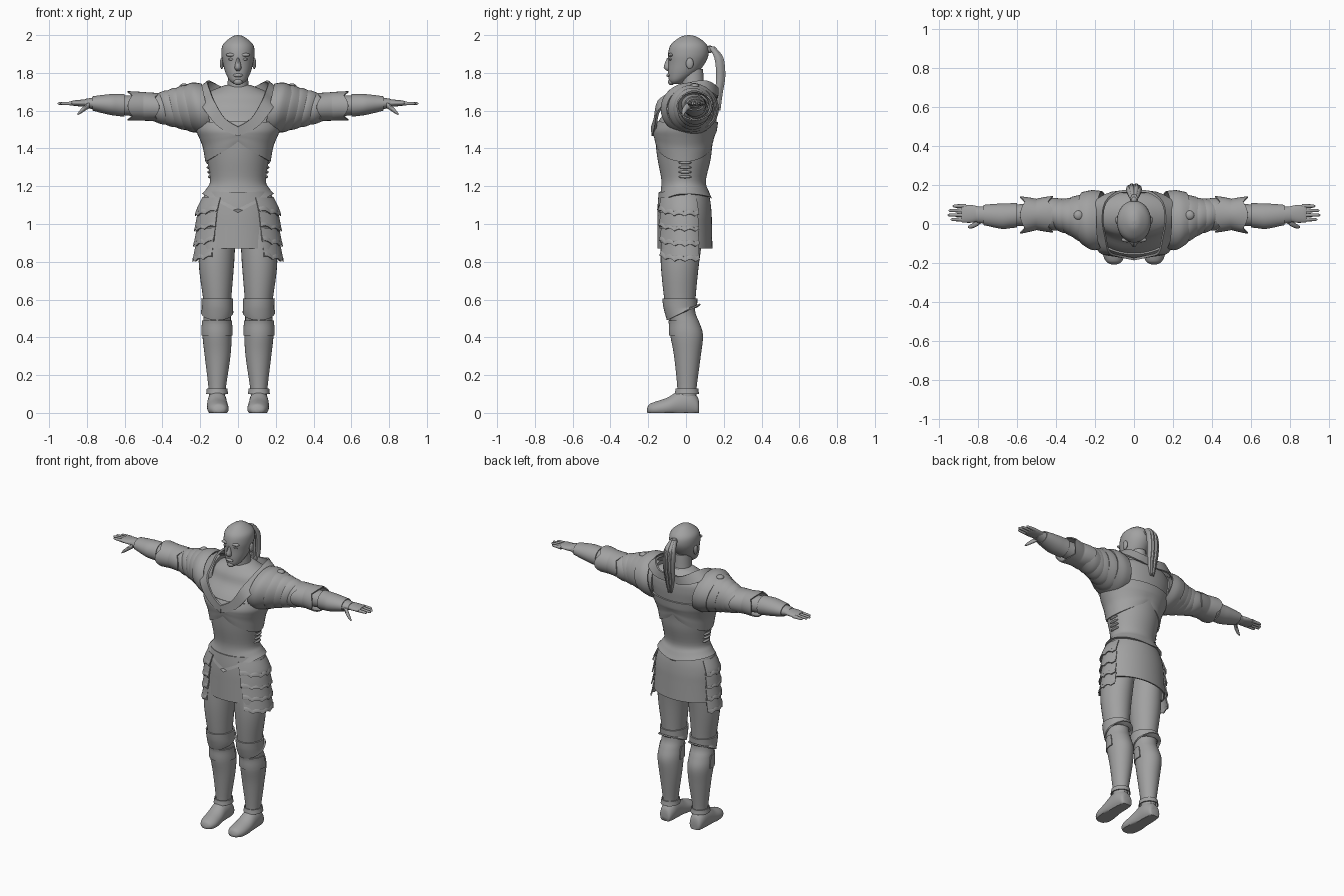
import bpy, bmesh, math
from mathutils import Vector

cube = bpy.data.objects.get("Cube")
if cube:
    bpy.data.objects.remove(cube)

GREY = (.36, .36, .36, 1)
grey = bpy.data.materials.new("plain_grey")
grey.use_nodes = True
grey.diffuse_color = GREY
grey.node_tree.nodes["Principled BSDF"].inputs["Base Color"].default_value = GREY
parts = []


def finish(name, bm, thick=0, mirror=False):
    """Turn a bmesh into a named object, with optional wall thickness and mirroring."""
    bmesh.ops.recalc_face_normals(bm, faces=bm.faces)
    mesh = bpy.data.meshes.new(name)
    bm.to_mesh(mesh)
    bm.free()
    mesh.materials.append(grey)
    part = bpy.data.objects.new(name, mesh)
    bpy.context.collection.objects.link(part)
    if thick:
        solid = part.modifiers.new("wall", "SOLIDIFY")
        solid.thickness, solid.offset = thick, 0
    if mirror:
        part.modifiers.new("mirror", "MIRROR")
    parts.append(part)


def resample(rows, steps=4):
    """Smooth curve through rows of numbers."""
    smooth = []
    for i in range(len(rows) - 1):
        before, start = rows[max(i - 1, 0)], rows[i]
        end, after = rows[i + 1], rows[min(i + 2, len(rows) - 1)]
        for step in range(steps):
            t = step / steps
            smooth.append([b + t / 2 * (c - a + t * (2*a - 5*b + 4*c - d + t * (3*(b - c) + d - a)))
                           for a, b, c, d in zip(before, start, end, after)])
    return smooth + [rows[-1]]


def ring(place, mid_a, mid_b, half_a, half_b):
    return (place, mid_a - half_a, mid_a + half_a, mid_b - half_b, mid_b + half_b)


def symmetric(*rows):
    """Rings centred on x from (height, half width, front, back)."""
    return [(z, -half, half, front, back) for z, half, front, back in rows]


def shell(rows, start, stop, grow, flare, count=6):
    """Rings that follow a body between two places, standing off it by grow to flare."""
    fine = sorted(resample(rows), key=lambda row: row[0])
    rings = []
    for i in range(count):
        f = i / (count - 1)
        place = start + (stop - start) * f
        k = max(j for j in range(len(fine) - 1) if j == 0 or fine[j][0] <= place)
        low, high = fine[k], fine[k + 1]
        mix = (place - low[0]) / (high[0] - low[0])
        a0, a1, b0, b1 = [p + (q - p) * mix for p, q in zip(low[1:], high[1:])]
        off = grow + (flare - grow) * f
        rings.append((place, a0 - off, a1 + off, b0 - off, b1 + off))
    return rings


def loft(name, rows, axis="z", arc=None, n=32, edit=None, thick=0, mirror=False):
    """Elliptical rings (place, low_a, high_a, low_b, high_b) skinned along an axis."""
    bm = bmesh.new()
    start, end = arc or (0, 360)
    count = n + 1 if arc else n
    rings = []
    for place, a0, a1, b0, b1 in resample(rows):
        verts = []
        for k in range(count):
            angle = math.radians(start + (end - start) * k / n)
            a = (a0 + a1) / 2 + (a1 - a0) / 2 * math.cos(angle)
            b = (b0 + b1) / 2 + (b1 - b0) / 2 * math.sin(angle)
            co = Vector({"z": (a, b, place), "x": (place, a, b), "y": (a, place, b)}[axis])
            if edit:
                edit(co, angle)
            verts.append(bm.verts.new(co))
        rings.append(verts)
    for near, far in zip(rings, rings[1:]):
        for k in range(n):
            j = (k + 1) % count
            bm.faces.new((near[k], near[j], far[j], far[k]))
    if not thick:
        bm.faces.new(rings[0])
        bm.faces.new(rings[-1])
    finish(name, bm, thick, mirror)


def ball(name, place, size, mirror=False):
    bm = bmesh.new()
    bmesh.ops.create_uvsphere(bm, u_segments=16, v_segments=10, radius=1)
    bmesh.ops.scale(bm, vec=size, verts=bm.verts)
    bmesh.ops.translate(bm, vec=place, verts=bm.verts)
    finish(name, bm, mirror=mirror)


# Head and neck
loft("head", symmetric((1.74, .02, -.08, -.03), (1.76, .045, -.09, 0), (1.8, .066, -.095, .06),
                       (1.85, .08, -.094, .1), (1.9, .088, -.095, .12), (1.95, .08, -.08, .11),
                       (1.99, .035, -.03, .06), (2, .005, .01, .02)))
NECK = symmetric((1.64, .08, -.04, .12), (1.7, .06, -.02, .1), (1.82, .05, -.03, .09))
loft("neck", NECK)
loft("neck_ring", shell(NECK, 1.67, 1.7, .02, .01), thick=.01)
loft("nose", symmetric((1.81, .01, -.1, -.07), (1.83, .018, -.118, -.07), (1.88, .006, -.1, -.07)), n=12)
ball("lips", (0, -.09, 1.787), (.026, .014, .01))
ball("chin", (0, -.078, 1.753), (.024, .018, .018))
ball("brow", (.035, -.08, 1.895), (.03, .014, .01), True)
ball("eye", (.034, -.08, 1.872), (.017, .01, .007), True)
ball("ear", (.086, .02, 1.85), (.01, .02, .03), True)

# Ponytail: a tie and five locks
ball("hair_tie", (0, .125, 1.925), (.02, .02, .02))
for i in range(5):
    side, lift = (i - 2) * .012, i % 2 * .008
    loft("hair_lock_%d" % i, [ring(z, side * spread, y + lift, size, size * 1.4) for z, spread, y, size in
                              ((1.94, .4, .13, .01), (1.88, 1, .17, .015), (1.78, 1, .18, .015),
                               (1.69, .9, .17, .012), (1.6, .5, .17, .003))], n=10)


# Cuirass, with a pointed hem in front and a shallow one behind
def hem(co, angle):
    weight = max(0, (1.22 - co.z) / .06)
    depth = .1 if math.sin(angle) < 0 else .03
    co.z -= weight * depth * (1 - abs(math.cos(angle)))


TORSO = symmetric((1.16, .19, -.155, .14), (1.19, .165, -.14, .12), (1.23, .148, -.13, .105),
                  (1.34, .164, -.15, .13), (1.42, .18, -.16, .14), (1.5, .215, -.165, .155),
                  (1.56, .225, -.135, .163), (1.62, .22, -.085, .167), (1.68, .19, -.06, .16),
                  (1.735, .07, -.01, .11))
loft("cuirass", TORSO, n=48, edit=hem)


# Breast and back plate, lower edge arched at the middle
def arch(co, angle):
    fade = max(0, 1 - (co.z - 1.33) / .16)
    co.z += fade * .1 * (1 - abs(math.cos(angle)))


loft("breast_plate", shell(TORSO, 1.33, 1.54, .007, .005), n=48, edit=arch, thick=.008)

# Side lacing ridges at the waist
for i in range(4):
    ball("lacing_%d" % i, (.148 + i * .003, -.005, 1.25 + i * .025), (.012, .035, .008), True)

# Standing lapel collar: a band spreading outward from its inner line
inner = resample([(0, .165, 1.715), (.08, .163, 1.725), (.145, .11, 1.755), (.16, .02, 1.745),
                  (.145, -.07, 1.7), (.125, -.145, 1.65), (.07, -.165, 1.56), (0, -.18, 1.515)])
bm = bmesh.new()
pairs = [(bm.verts.new((x, y, z)), bm.verts.new((x * 1.4, y * .98, z - .05))) for x, y, z in inner]
for near, far in zip(pairs, pairs[1:]):
    bm.faces.new((near[0], far[0], far[1], near[1]))
finish("lapel_collar", bm, .012, True)

# Skirt, open below
SKIRT = symmetric((1.17, .165, -.14, .115), (1.08, .2, -.147, .13), (.95, .21, -.148, .134),
                  (.78, .22, -.148, .138))
loft("skirt", shell(SKIRT, 1.17, .87, 0, 0), n=48, thick=.008)


# Hip guards: overlapping scalloped rows
def scallop(co, angle):
    if co.z < row - .08:
        co.z += .012 * abs(math.sin(angle * 9)) + .04 * max(0, -math.sin(angle)) ** 3


for i in range(4):
    row = 1.14 - i * .08
    loft("hip_guard_%d" % i, shell(SKIRT, row, row - .1, .006, .02), arc=(-60 + i * 2, 28),
         n=36, edit=scallop, thick=.007, mirror=True)

# Legs
LEG = [(1, .01, .19, -.13, .1), (.8, .02, .208, -.134, .07), (.6, .036, .184, -.115, .05),
       (.53, .038, .18, -.1, .05), (.48, .038, .184, -.085, .07), (.41, .034, .188, -.083, .09),
       (.3, .04, .176, -.063, .078), (.12, .066, .155, -.045, .055), (.05, .066, .156, -.05, .06)]
loft("leg", LEG, mirror=True)


# Knee guard, lower edge rising to the back
def knee_slope(co, angle):
    if co.z < .56:
        co.z += (.56 - co.z) * max(0, co.y + .1) * 7


loft("knee_guard", shell(LEG, .605, .49, .006, .01), edit=knee_slope, thick=.008, mirror=True)
loft("greave_rim", shell(LEG, .49, .41, .004, .003), arc=(-190, 10), thick=.006, mirror=True)
loft("ankle_cuff", shell(LEG, .13, .1, .006, .012), thick=.006, mirror=True)


# Shoes, flat underneath
def ground(co, angle):
    co.z = max(co.z, 0)


loft("shoe", [(.07, .08, .135, 0, .05), (.06, .07, .15, -.02, .085), (.02, .06, .16, -.02, .12),
              (-.04, .058, .163, -.02, .115), (-.1, .052, .164, -.02, .08), (-.16, .05, .158, -.02, .06),
              (-.195, .065, .14, -.01, .045), (-.207, .09, .115, .005, .02)],
     axis="y", edit=ground, mirror=True)

# Arms
ARM = [ring(*row) for row in (
    (.16, .045, 1.61, .095, .11), (.35, .045, 1.615, .07, .065), (.45, .05, 1.62, .065, .06),
    (.6, .045, 1.628, .055, .052), (.67, .04, 1.632, .058, .048), (.75, .045, 1.637, .048, .035),
    (.81, .048, 1.64, .038, .022))]
loft("arm", ARM, axis="x", mirror=True)


# Shoulder guards: nested bands leaning inward at the bottom
def lean(co, angle):
    co.x += .22 * (co.z - 1.68)


for i in range(5):
    f = i / 4
    start, y = .18 + .2 * f, .02 + .03 * f
    wide, tall = .08 + .07 * (1 - f) ** 2, .08 + .055 * (1 - f)
    loft("shoulder_band_%d" % i, [ring(start, y, 1.61, wide - .005, tall - .005),
                                  ring(start + .05, y, 1.61, wide, tall),
                                  ring(start + .1, y + .01, 1.61, wide - .02, tall - .02)],
         axis="x", edit=lean, thick=.007, mirror=True)
ball("shoulder_stud", (.285, .045, 1.73), (.024, .024, .014), True)


# Elbow guard with pointed flares, and forearm cuff
def flares(co, angle):
    out = abs(co.x - .5) / .06
    co.x += (co.x - .5) * .4 * abs(math.cos(angle * 2)) * out
    co.y += (co.y - .05) * .2 * out


loft("elbow_guard", shell(ARM, .44, .56, .01, .02), axis="x", edit=flares, thick=.007, mirror=True)
loft("forearm_cuff", shell(ARM, .6, .77, .005, .004), axis="x", thick=.006, mirror=True)

# Hands
loft("palm", [ring(x, .052, 1.64, half, thin) for x, half, thin in
              ((.79, .036, .02), (.83, .045, .018), (.87, .045, .014), (.885, .042, .01))],
     axis="x", mirror=True)
for i, tip in enumerate((.94, .955, .95, .93)):
    loft("finger_%d" % i, [ring(x, .023 + i * .023, 1.638, size, size) for x, size in
                           ((.86, .011), (.91, .009), (tip - .008, .007), (tip, .002))],
         axis="x", n=10, mirror=True)
loft("thumb", [ring(x, y, z, size, size) for x, y, z, size in
               ((.785, .02, 1.632, .017), (.81, 0, 1.614, .015), (.835, -.012, 1.594, .011),
                (.85, -.016, 1.58, .005))], axis="x", n=12, mirror=True)

# Apply the modifiers and smooth the shading
bpy.ops.object.select_all(action="DESELECT")
for part in parts:
    part.select_set(True)
bpy.context.view_layer.objects.active = parts[0]
bpy.ops.object.convert(target="MESH")
bpy.ops.object.shade_smooth_by_angle(angle=math.radians(40))
